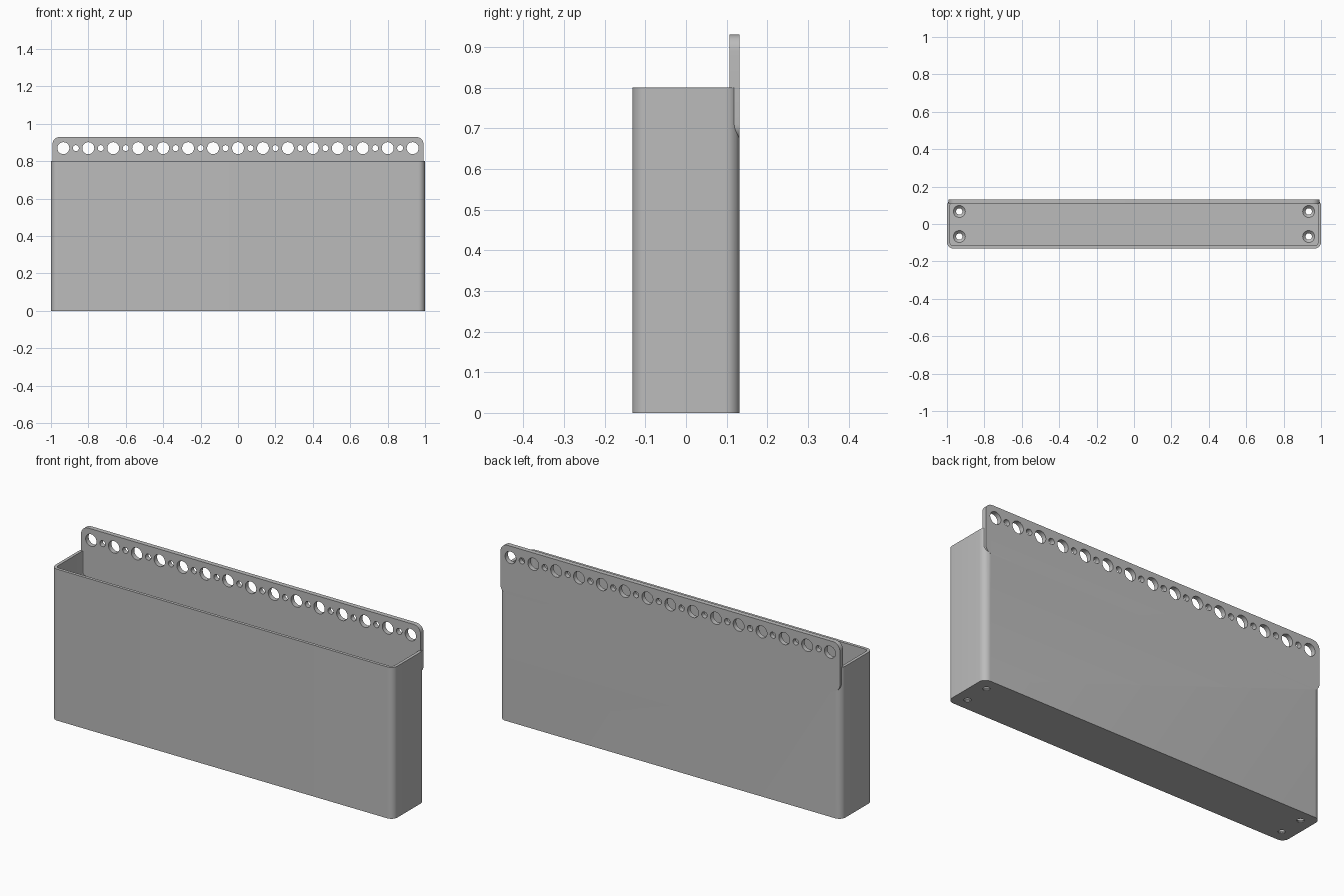
import bpy
import bmesh
from math import cos, sin, pi, radians
from mathutils import Matrix

if "Cube" in bpy.data.objects:
    bpy.data.objects.remove(bpy.data.objects["Cube"], do_unlink=True)

grey = bpy.data.materials.new("plain grey")
grey.use_nodes = True
colour = (0.5, 0.5, 0.5, 1)
grey.diffuse_color = colour
grey.node_tree.nodes["Principled BSDF"].inputs["Base Color"].default_value = colour

HALF_X, HALF_Y, HEIGHT = 1.0, 0.132, 0.8
WALL, FLOOR, CORNER = 0.016, 0.02, 0.036
PLATE_X, PLATE_Y, PLATE_LOW, PLATE_TOP = 0.992, 0.107, 0.67, 0.93


def rounded_rect(hx, hy, radius, steps=10):
    """Outline points of a rounded rectangle centred on the origin."""
    points = []
    for k, (sx, sy) in enumerate([(1, 1), (-1, 1), (-1, -1), (1, -1)]):
        for i in range(steps + 1):
            a = (k + i / steps) * pi / 2
            points.append((sx * (hx - radius) + radius * cos(a),
                           sy * (hy - radius) + radius * sin(a)))
    return points


def make_object(name, bm):
    bmesh.ops.recalc_face_normals(bm, faces=bm.faces)
    mesh = bpy.data.meshes.new(name)
    bm.to_mesh(mesh)
    bm.free()
    mesh.materials.append(grey)
    obj = bpy.data.objects.new(name, mesh)
    bpy.context.collection.objects.link(obj)
    return obj


def loft(name, loops):
    """Skin a stack of closed loops and cap both ends."""
    bm = bmesh.new()
    rings = [[bm.verts.new(p) for p in loop] for loop in loops]
    n = len(rings[0])
    for a, b in zip(rings, rings[1:]):
        for i in range(n):
            j = (i + 1) % n
            bm.faces.new((a[i], a[j], b[j], b[i]))
    bm.faces.new(rings[0])
    bm.faces.new(rings[-1])
    return make_object(name, bm)


def add_cone(bm, place, r1, r2, depth):
    bmesh.ops.create_cone(bm, cap_ends=True, segments=32, radius1=r1,
                          radius2=r2, depth=depth, matrix=place)


def combine(target, tool, operation):
    """Apply a boolean and discard the tool object."""
    bpy.context.view_layer.objects.active = target
    mod = target.modifiers.new(operation.lower(), "BOOLEAN")
    mod.operation, mod.object, mod.solver = operation, tool, "EXACT"
    bpy.ops.object.modifier_apply(modifier=mod.name)
    bpy.data.objects.remove(tool, do_unlink=True)


# Open bin with rounded upright corners
outer = rounded_rect(HALF_X, HALF_Y, CORNER)
inner = rounded_rect(HALF_X - WALL, HALF_Y - WALL, CORNER - WALL)
levels = [(outer, 0), (outer, HEIGHT), (inner, HEIGHT), (inner, FLOOR)]
storage_bin = loft("storage_bin", [[(x, y, z) for x, y in loop] for loop, z in levels])

# Hanging plate along the back
middle = (PLATE_LOW + PLATE_TOP) / 2
outline = rounded_rect(PLATE_X, (PLATE_TOP - PLATE_LOW) / 2, 0.04)
plate = loft("back_plate", [[(x, y, z + middle) for x, z in outline]
                            for y in (PLATE_Y, HALF_Y)])
combine(storage_bin, plate, "UNION")

# Row of alternating large and small hanging holes
bm = bmesh.new()
for i in range(29):
    radius = 0.016 if i % 2 else 0.032
    x = (i - 14) * 0.0667
    place = Matrix.Translation((x, 0.12, 0.87)) @ Matrix.Rotation(pi / 2, 4, "X")
    add_cone(bm, place, radius, radius, 0.1)
combine(storage_bin, make_object("hanging_hole_cutter", bm), "DIFFERENCE")

# Countersunk screw holes in the floor
for shape in ("shaft", "countersink"):
    bm = bmesh.new()
    for sx in (-1, 1):
        for sy in (-1, 1):
            x, y = sx * 0.934, sy * 0.067
            if shape == "shaft":
                add_cone(bm, Matrix.Translation((x, y, 0)), 0.017, 0.017, 0.2)
            else:
                add_cone(bm, Matrix.Translation((x, y, FLOOR)), 0.017, 0.047, 0.03)
    combine(storage_bin, make_object(shape + "_cutter", bm), "DIFFERENCE")

# Smooth the curved surfaces, keep edges sharp
bpy.ops.object.select_all(action="DESELECT")
storage_bin.select_set(True)
bpy.context.view_layer.objects.active = storage_bin
bpy.ops.object.shade_smooth_by_angle(angle=radians(30))
